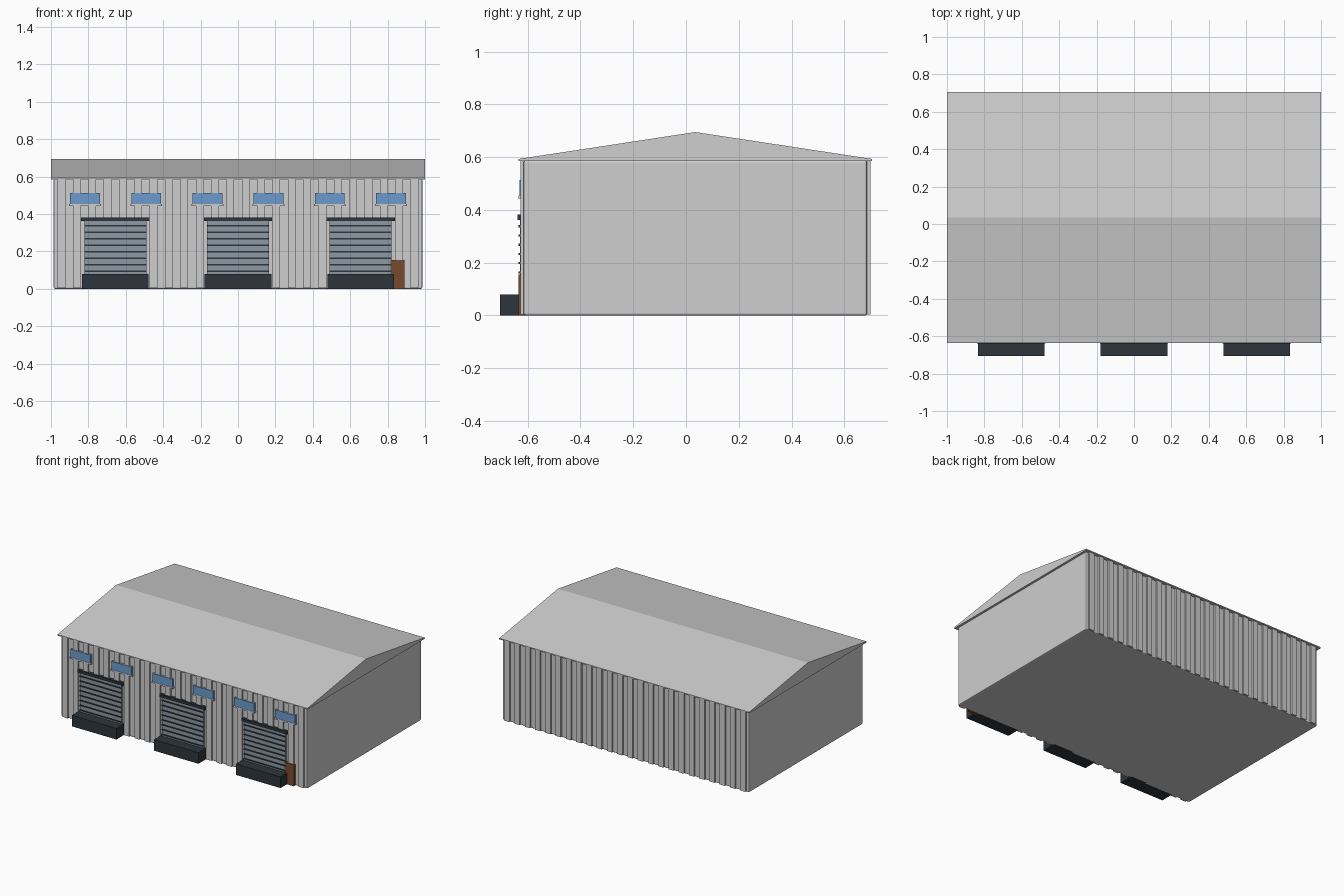
import bpy, bmesh

default = bpy.data.objects.get("Cube")
if default:
    bpy.data.objects.remove(default, do_unlink=True)


def material(name, rgb):
    m = bpy.data.materials.new(name)
    m.use_nodes = True
    m.diffuse_color = (*rgb, 1)
    m.node_tree.nodes["Principled BSDF"].inputs["Base Color"].default_value = (*rgb, 1)
    return m


GREY = material("light grey cladding", (0.62, 0.62, 0.62))
DARK = material("dark slate", (0.026, 0.036, 0.044))
STEEL = material("blue grey shutter", (0.27, 0.32, 0.37))
GLASS = material("window blue", (0.15, 0.33, 0.61))
BROWN = material("door brown", (0.19, 0.07, 0.027))


def finish(name, bm, mat):
    bmesh.ops.recalc_face_normals(bm, faces=bm.faces)
    mesh = bpy.data.meshes.new(name)
    bm.to_mesh(mesh)
    bm.free()
    mesh.materials.append(mat)
    obj = bpy.data.objects.new(name, mesh)
    bpy.context.collection.objects.link(obj)
    return obj


def add_box(bm, x, y, z):
    """Add a box given (min, max) on each axis."""
    verts = bmesh.ops.create_cube(bm, size=1)["verts"]
    for v in verts:
        v.co = [a + (b - a) * (c + 0.5) for (a, b), c in zip((x, y, z), v.co)]


def box(name, x, y, z, mat):
    bm = bmesh.new()
    add_box(bm, x, y, z)
    return finish(name, bm, mat)


FRONT, BACK, EAVE = -0.616, 0.687, 0.588
RIB = 0.012
INSIDE = FRONT + 0.02

# Main hall with slightly softened corners
hall = box("hall_walls", (-0.986, 0.986), (FRONT, BACK), (0, EAVE), GREY)
bevel = hall.modifiers.new("Corner bevel", "BEVEL")
bevel.width = 0.008
bevel.segments = 2

# Vertical cladding ribs on the two long walls
BAYS = 24
pitch = 1.97 / BAYS
for side, y in (("front", (FRONT - RIB, INSIDE)), ("back", (BACK - 0.02, BACK + RIB))):
    bm = bmesh.new()
    for i in range(BAYS):
        cx = (i - (BAYS - 1) / 2) * pitch
        add_box(bm, (cx - pitch / 4, cx + pitch / 4), y, (0.004, EAVE))
    finish(side + "_wall_ribs", bm, GREY)

# Gabled roof extruded from its end profile
profile = [(-0.635, 0.585), (0.706, 0.585), (0.706, 0.593), (0.0355, 0.695), (-0.635, 0.593)]
bm = bmesh.new()
end = bm.faces.new([bm.verts.new((-1, y, z)) for y, z in profile])
new = bmesh.ops.extrude_face_region(bm, geom=[end])["geom"]
bmesh.ops.translate(bm, vec=(2, 0, 0), verts=[v for v in new if isinstance(v, bmesh.types.BMVert)])
# Restore the starting end cap if the extrusion consumed it
bmesh.ops.holes_fill(bm, edges=[e for e in bm.edges if e.is_boundary], sides=0)
finish("gable_roof", bm, GREY)

# Loading bays: shutter, slat bars, lintel and dock platform
for label, cx in (("right", -0.656), ("centre", 0), ("left", 0.656)):
    def span(half):
        return (cx - half, cx + half)
    box(label + "_shutter", span(0.166), (-0.63, INSIDE), (0.02, 0.37), STEEL)
    bm = bmesh.new()
    for i in range(8):
        z = 0.093 + i * 0.035
        add_box(bm, span(0.166), (-0.635, INSIDE), (z - 0.004, z + 0.004))
    finish(label + "_shutter_slats", bm, DARK)
    box(label + "_lintel", span(0.183), (-0.638, INSIDE), (0.362, 0.382), DARK)
    box(label + "_loading_dock", span(0.178), (-0.706, INSIDE), (0, 0.08), DARK)

# High strip windows with sills
for i in range(6):
    cx = (i - 2.5) * 0.327
    box(f"window_{i + 1}", (cx - 0.08, cx + 0.08), (-0.632, INSIDE), (0.454, 0.513), GLASS)
    box(f"window_sill_{i + 1}", (cx - 0.085, cx + 0.085), (-0.634, INSIDE), (0.444, 0.454), GREY)

# Staff door beside the left bay
box("staff_door", (0.815, 0.89), (-0.634, INSIDE), (0, 0.155), BROWN)
